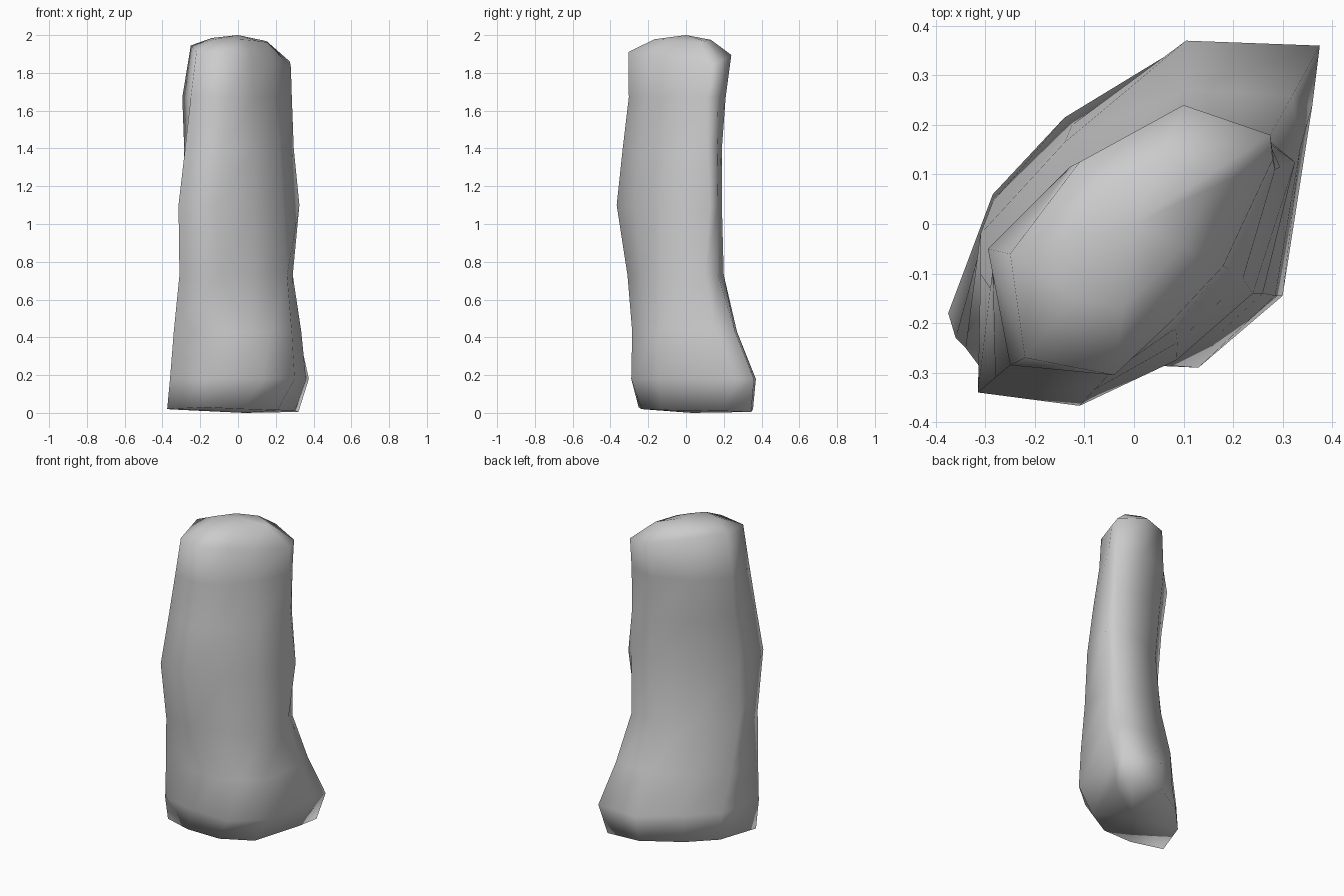
import bpy, bmesh, math

if "Cube" in bpy.data.objects:
    bpy.data.objects.remove(bpy.data.objects["Cube"])

# Cross-sections bottom to top: height, then 8 outline points counter-clockwise from west
RINGS = [
    (0.00, [(-.285, .06), (-.375, -.18), (.03, -.235), (.21, -.13), (.30, .20), (.32, .345), (.09, .355), (-.14, .215)]),
    (0.18, [(-.285, .045), (-.36, -.23), (.13, -.29), (.30, -.145), (.36, .24), (.375, .36), (.105, .37), (-.125, .20)]),
    (0.43, [(-.31, -.02), (-.34, -.25), (.06, -.285), (.285, -.145), (.335, .15), (.32, .26), (.10, .27), (-.14, .165)]),
    (0.73, [(-.31, -.10), (-.31, -.29), (-.10, -.31), (.26, -.14), (.29, .10), (.27, .17), (.10, .20), (-.11, .11)]),
    (1.10, [(-.29, -.13), (-.315, -.34), (-.11, -.367), (.24, -.14), (.325, .125), (.27, .17), (.12, .19), (-.09, .09)]),
    (1.40, [(-.285, -.09), (-.28, -.31), (-.08, -.335), (.22, -.11), (.295, .115), (.27, .165), (.11, .19), (-.11, .10)]),
    (1.67, [(-.295, -.05), (-.25, -.285), (-.05, -.303), (.19, -.09), (.285, .11), (.27, .17), (.10, .21), (-.13, .115)]),
    (1.88, [(-.25, -.06), (-.22, -.27), (-.04, -.305), (.18, -.085), (.28, .13), (.275, .18), (.10, .24), (-.11, .125)]),
]
# Uneven shoulder of the top section and uneven underside
TILT = [.065, .03, .03, .015, -.01, -.05, -.02, .015, .06]
FOOT = [.015, .02, .03, .02, .015, .01, .005, .02, .02]
# Outward swell between the two front-facing points of each section
SWELL = [0, 0, .005, .015, .03, .025, .02, .005]


def outline(i):
    """Add a ninth point: on the toe for the two lowest sections, on the front above."""
    pts = list(RINGS[i][1])
    k = 1 if i < 2 else 2
    (ax, ay), (bx, by) = pts[k:k + 2]
    if i < 2:
        pts.insert(2, (ax + .47 * (bx - ax), ay + .47 * (by - ay) - (.045 if i == 0 else .02)))
    else:
        s = SWELL[i] * .7
        pts.insert(3, ((ax + bx) / 2 + s, (ay + by) / 2 - s))
    return pts


bm = bmesh.new()
loops = []
for i, (z, _) in enumerate(RINGS):
    offs = FOOT if i == 0 else TILT if i == len(RINGS) - 1 else [0] * 9
    loops.append([bm.verts.new((x, y, z + o)) for (x, y), o in zip(outline(i), offs)])

# Domed top
last = outline(len(RINGS) - 1)
loops.append([bm.verts.new((x * .55, y * .55, 1.972 + .2 * t)) for (x, y), t in zip(last, TILT)])
apex = bm.verts.new((0, 0, 2.0))
base = bm.verts.new((.03, .03, 0))

# Side walls
n = 9
for a, b in zip(loops, loops[1:]):
    if a is loops[1]:
        # The extra column shifts by one point here: close with triangles
        for k in (0, 1, 3, 4, 5, 6, 7, 8):
            j = (k + 1) % n
            if k == 1:
                bm.faces.new((a[1], a[2], b[1]))
                bm.faces.new((a[2], b[2], b[1]))
                bm.faces.new((a[2], a[3], b[2]))
            elif k == 3:
                bm.faces.new((a[3], b[3], b[2]))
                bm.faces.new((a[3], a[4], b[4], b[3]))
            else:
                bm.faces.new((a[k], a[j], b[j], b[k]))
        continue
    for k in range(n):
        j = (k + 1) % n
        bm.faces.new((a[k], a[j], b[j], b[k]))
# Caps
for k in range(n):
    j = (k + 1) % n
    bm.faces.new((loops[-1][k], loops[-1][j], apex))
    bm.faces.new((loops[0][j], loops[0][k], base))
bmesh.ops.recalc_face_normals(bm, faces=bm.faces[:])
for f in bm.faces:
    f.smooth = True

mesh = bpy.data.meshes.new("standing_stone")
bm.to_mesh(mesh)
bm.free()
obj = bpy.data.objects.new("standing_stone", mesh)
bpy.context.collection.objects.link(obj)
